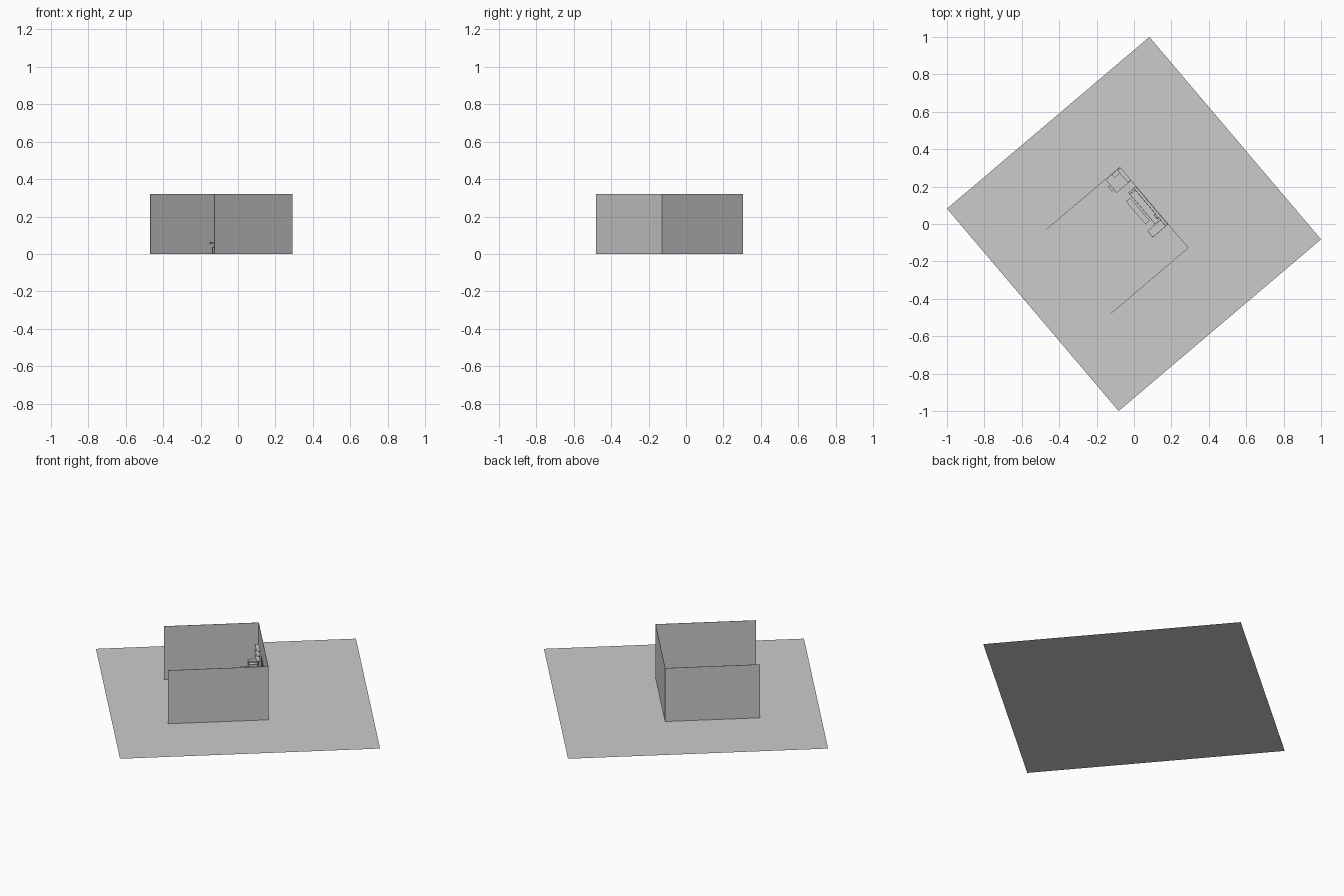
import bpy, bmesh, math
from mathutils import Matrix

ANG = math.radians(40.3)
H = 1 / (math.cos(ANG) + math.sin(ANG))   # floor half size
ROT = Matrix.Rotation(ANG, 4, 'Z')


def finish(name, bm):
    bm.transform(ROT)
    me = bpy.data.meshes.new(name)
    bm.to_mesh(me)
    bm.free()
    ob = bpy.data.objects.new(name, me)
    bpy.context.collection.objects.link(ob)
    return ob


def boxes(name, *specs, bevel=0):
    """Each spec is (u0, u1, v0, v1, z0, z1) in the room's own axes."""
    bm = bmesh.new()
    for u0, u1, v0, v1, z0, z1 in specs:
        m = (Matrix.Translation(((u0 + u1) / 2, (v0 + v1) / 2, (z0 + z1) / 2))
             @ Matrix.Diagonal((u1 - u0, v1 - v0, z1 - z0, 1)))
        bmesh.ops.create_cube(bm, size=1, matrix=m)
    ob = finish(name, bm)
    if bevel:
        mod = ob.modifiers.new("soft_edges", 'BEVEL')
        mod.width, mod.segments = bevel, 2
    return ob


def legs(u0, u1, v0, v1, z, t=0.003):
    return [(u, u + t, v, v + t, 0, z) for u in (u0, u1 - t) for v in (v0, v1 - t)]


# Floor sheet
bm = bmesh.new()
bmesh.ops.create_grid(bm, x_segments=1, y_segments=1, size=H)
finish("floor", bm)

# Three walls
T, TOP = 0.002, 0.32
boxes("back_wall", (0.138, 0.138 + T, -0.284, 0.282, 0, TOP))
boxes("left_wall", (-0.377, 0.14, 0.28, 0.28 + T, 0, TOP))
boxes("right_wall", (-0.408, 0.14, -0.286, -0.286 + T, 0, TOP))

# Corner desk with legs, drawers and a small riser shelf
boxes("desk", (0.037, 0.137, 0.187, 0.279, 0.056, 0.06),
      *legs(0.038, 0.136, 0.188, 0.278, 0.056))
boxes("desk_drawers", (0.105, 0.135, 0.195, 0.27, 0.01, 0.056))
boxes("desk_shelf", (0.08, 0.136, 0.255, 0.279, 0.08, 0.083),
      (0.08, 0.136, 0.255, 0.279, 0.1, 0.103),
      (0.08, 0.083, 0.255, 0.279, 0.06, 0.1),
      (0.133, 0.136, 0.255, 0.279, 0.06, 0.1))
boxes("desk_monitor", (0.126, 0.129, 0.195, 0.245, 0.072, 0.1),
      (0.122, 0.133, 0.212, 0.228, 0.06, 0.062),
      (0.128, 0.131, 0.218, 0.222, 0.06, 0.075))

# Stool
boxes("stool", (0.022, 0.055, 0.208, 0.241, 0.032, 0.036),
      *legs(0.023, 0.054, 0.209, 0.24, 0.032))

# Corner sofa along the back wall
boxes("sofa_seat", (0.085, 0.125, -0.075, 0.14, 0.008, 0.035), bevel=0.002)
boxes("sofa_chaise", (0.03, 0.125, -0.12, -0.075, 0.008, 0.035), bevel=0.002)
boxes("sofa_back", (0.122, 0.137, -0.12, 0.148, 0.008, 0.065), bevel=0.002)
boxes("sofa_arm", (0.085, 0.137, 0.135, 0.148, 0.008, 0.05), bevel=0.002)
boxes("sofa_legs", *legs(0.09, 0.134, -0.115, 0.145, 0.008))
boxes("cushion", (0.112, 0.124, -0.06, -0.033, 0.035, 0.06), bevel=0.003)

# Rug and low table
boxes("rug", (0.028, 0.085, -0.07, 0.148, 0, 0.001))
boxes("low_table", (0.045, 0.075, -0.04, 0.12, 0.027, 0.03),
      *legs(0.046, 0.074, -0.039, 0.119, 0.027))

# Wall shelves and frames
boxes("wall_shelves", *[(0.118, 0.138, 0.19, 0.275, z, z + 0.003)
                        for z in (0.13, 0.16, 0.19)])
boxes("wall_frames", *[(0.135, 0.138, v, v + 0.045, 0.14, 0.2)
                       for v in (-0.06, 0.0, 0.06)])
